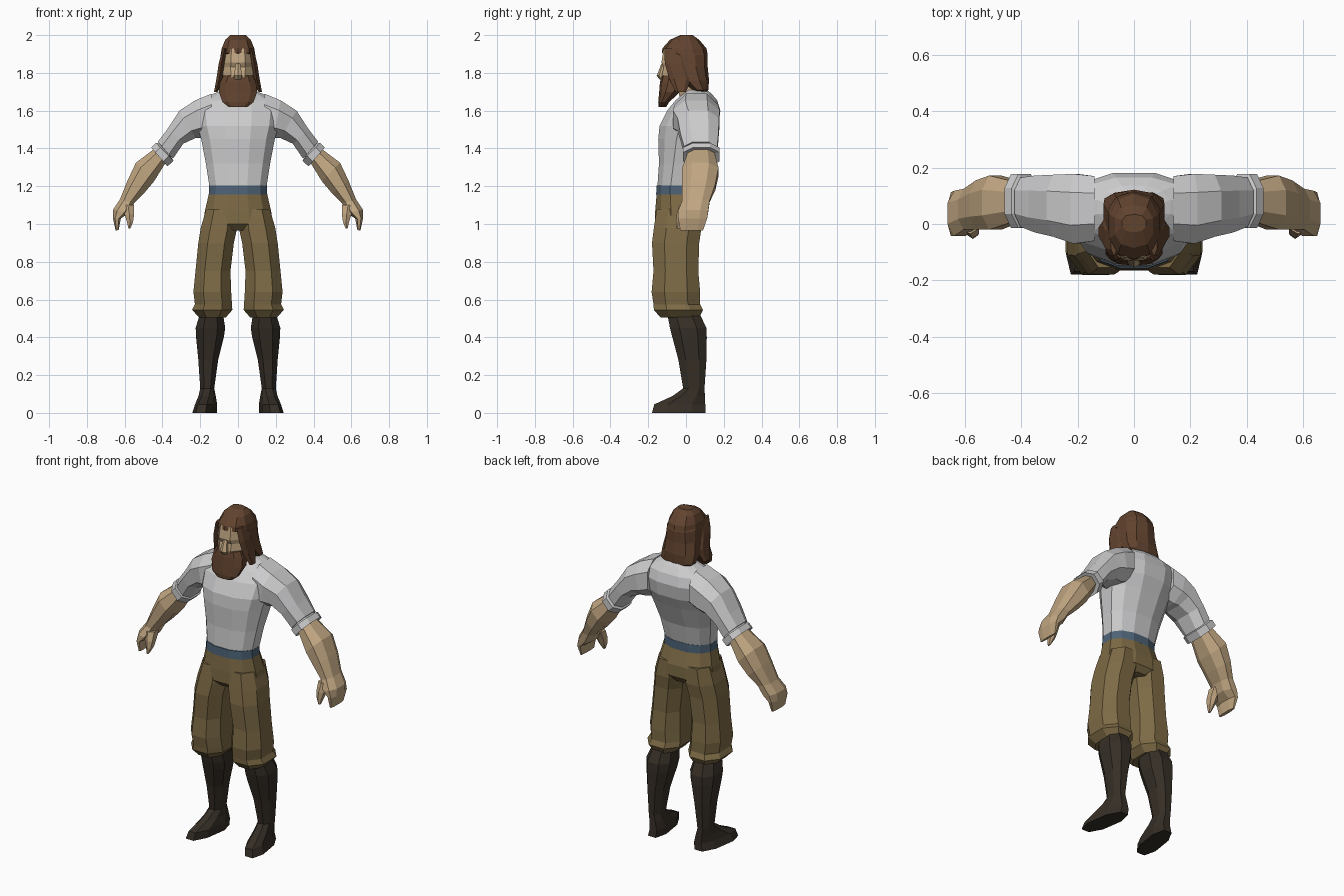
import bpy, bmesh, math


def material(name, rgb):
    m = bpy.data.materials.new(name)
    m.diffuse_color = (*rgb, 1)
    return m


SHIRT = material("light grey cloth", (0.60, 0.60, 0.61))
SKIN = material("tan skin", (0.53, 0.38, 0.22))
TROUSER = material("olive brown cloth", (0.205, 0.145, 0.06))
BELT = material("blue sash", (0.075, 0.125, 0.185))
BOOT = material("dark leather", (0.037, 0.028, 0.02))
HAIR = material("brown hair", (0.12, 0.056, 0.028))


def loft(name, rings, mat, sides=8, mirror=False, power=0.85):
    """Skin rounded rings; each ring is (xa, za, xb, zb, y0, y1, skew)."""
    bm = bmesh.new()
    loops = []
    shape = []
    for i in range(sides):
        a = 2 * math.pi * (i + 0.5) / sides
        shape.append([math.copysign(abs(f) ** power, f) for f in (math.cos(a), math.sin(a))])
    mu = max(p[0] for p in shape)
    mv = max(p[1] for p in shape)
    for xa, za, xb, zb, y0, y1, *skew in rings:
        s = skew[0] if skew else 0
        loop = []
        for u, v in shape:
            t = (1 + u / mu) / 2
            dy = v / mv * (y1 - y0) / 2
            loop.append(bm.verts.new((xa + (xb - xa) * t + s * dy,
                                      (y0 + y1) / 2 + dy, za + (zb - za) * t)))
        loops.append(loop)
    for a, b in zip(loops, loops[1:]):
        for i in range(sides):
            j = (i + 1) % sides
            bm.faces.new((a[i], a[j], b[j], b[i]))
    bm.faces.new(loops[0])
    bm.faces.new(loops[-1])
    bmesh.ops.recalc_face_normals(bm, faces=bm.faces)
    mesh = bpy.data.meshes.new(name)
    bm.to_mesh(mesh)
    bm.free()
    mesh.materials.append(mat)
    ob = bpy.data.objects.new(name, mesh)
    bpy.context.collection.objects.link(ob)
    if mirror:
        ob.modifiers.new("Mirror", 'MIRROR')
    return ob


def level(*rows):
    """Centred horizontal rings from (z, half width, y0, y1)."""
    return [(-w, z, w, z, y0, y1) for z, w, y0, y1 in rows]


def limb(*rows):
    """Off-centre horizontal rings from (z, inner x, outer x, y0, y1, skew)."""
    return [(r[1], r[0], r[2], r[0], *r[3:]) for r in rows]


# Shirt body, sash and hips
loft("shirt_body", level(
    (1.19, .150, -.152, .055), (1.32, .170, -.143, .085), (1.45, .195, -.147, .14),
    (1.52, .215, -.140, .172), (1.60, .225, -.100, .182), (1.655, .20, -.055, .165),
    (1.69, .13, -.015, .135), (1.71, .075, .0, .11)), SHIRT, 12)
loft("sash", level((1.155, .155, -.158, .06), (1.205, .153, -.156, .06)), BELT, 12)
loft("trouser_hips", level(
    (1.165, .153, -.155, .057), (1.07, .175, -.163, .085), (1.0, .185, -.165, .085),
    (.965, .07, -.13, .06)), TROUSER, 12)

# Baggy trouser legs gathered below the knee
loft("trouser_leg", limb(
    (1.08, .01, .168, -.155, .078), (.98, .004, .197, -.170, .082),
    (.90, .022, .210, -.180, .070), (.75, .040, .225, -.172, .065),
    (.64, .036, .236, -.182, .075), (.575, .032, .228, -.172, .075),
    (.545, .030, .243, -.170, .090), (.505, .065, .205, -.135, .07)),
    TROUSER, 8, True)

# Tall boots with out-turned feet
loft("boot", limb(
    (.53, .08, .20, -.10, .07), (.45, .068, .224, -.085, .108),
    (.40, .075, .222, -.072, .110), (.28, .105, .210, -.04, .108),
    (.13, .126, .200, -.015, .098), (.09, .122, .205, -.07, .10, -.1),
    (.045, .120, .218, -.168, .102, -.15), (0, .122, .232, -.18, .104, -.15)),
    BOOT, 8, True)

# Sleeves: shoulder to upper arm, then the rolled cuff
loft("sleeve", [
    (.14, 1.69, .14, 1.47, -.06, .17), (.225, 1.655, .19, 1.455, -.07, .178),
    (.31, 1.60, .225, 1.455, -.045, .175), (.375, 1.50, .29, 1.425, -.03, .172),
    (.425, 1.435, .345, 1.345, -.01, .165)], SHIRT, 8, True)
loft("sleeve_cuff", [
    (.415, 1.425, .355, 1.355, .0, .16), (.435, 1.43, .342, 1.335, -.015, .178),
    (.460, 1.405, .373, 1.305, -.015, .178), (.445, 1.395, .385, 1.325, .01, .15)],
    SHIRT, 8, True)

# Forearm, palm, fingers and thumb
loft("forearm", [
    (.44, 1.40, .38, 1.33, .01, .15), (.54, 1.325, .445, 1.225, -.02, .172),
    (.585, 1.23, .50, 1.16, -.02, .155), (.625, 1.13, .55, 1.11, -.02, .125),
    (.662, 1.075, .575, 1.06, -.042, .118), (.662, 1.03, .62, 1.03, -.042, .112),
    (.648, .965, .632, .968, -.03, .09)], SKIN, 8, True)
loft("thumb", [
    (.615, 1.10, .55, 1.10, -.035, .05), (.60, 1.05, .550, 1.05, -.05, .02),
    (.588, 1.01, .556, 1.01, -.053, .0), (.58, .975, .57, .975, -.05, -.03)],
    SKIN, 6, True)

# Neck, face and nose
loft("neck", level((1.64, .07, -.03, .10), (1.78, .055, -.05, .08)), SKIN, 8)
loft("face", level(
    (1.72, .06, -.12, .05), (1.79, .080, -.128, .06), (1.83, .082, -.118, .07),
    (1.855, .080, -.130, .07), (1.93, .072, -.118, .07)), SKIN, 8)
loft("nose", level(
    (1.765, .016, -.14, -.10), (1.785, .022, -.155, -.10), (1.85, .012, -.13, -.10)),
    SKIN, 6)

# Full beard
loft("beard", level(
    (1.62, .050, -.145, -.105), (1.645, .082, -.147, -.09), (1.70, .102, -.142, -.03),
    (1.75, .095, -.138, .0), (1.785, .078, -.131, .0)), HAIR, 10)

# Long hair: crown and back, then hanging side locks
loft("hair", level(
    (2.0, .042, -.03, .035), (1.975, .068, -.085, .07), (1.93, .086, -.125, .108),
    (1.905, .09, -.128, .113), (1.895, .092, -.098, .115), (1.83, .098, -.085, .115),
    (1.76, .108, -.04, .122), (1.71, .105, .03, .118), (1.675, .05, .075, .11)),
    HAIR, 10)
loft("side_lock", limb(
    (1.93, .060, .082, -.115, .0), (1.85, .072, .102, -.112, .0),
    (1.77, .082, .114, -.09, .03), (1.70, .108, .127, -.055, .0)), HAIR, 6, True)
